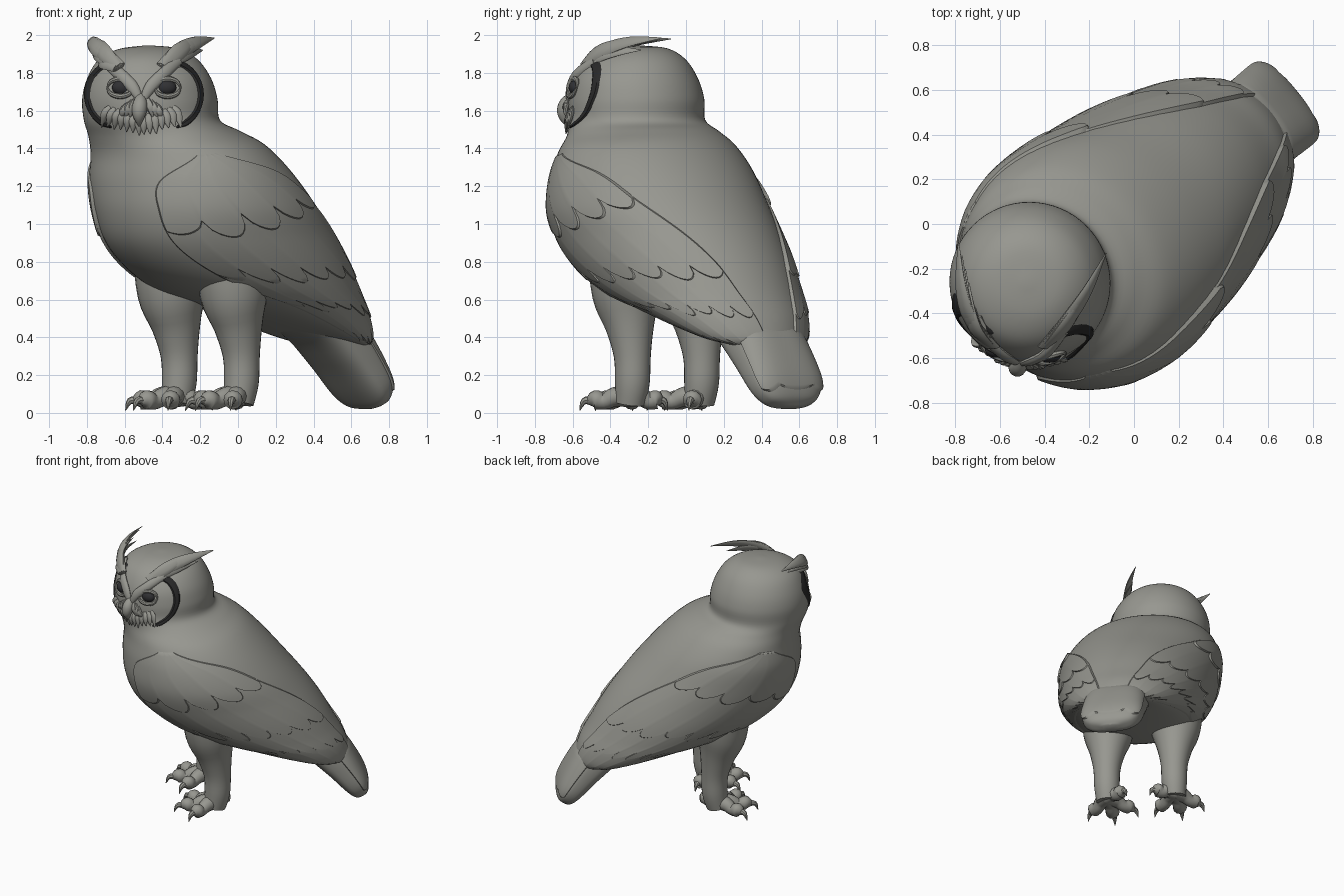
import bpy, math, random
from mathutils import Vector
from mathutils.bvhtree import BVHTree

if "Cube" in bpy.data.objects:
    bpy.data.objects.remove(bpy.data.objects["Cube"])

random.seed(4)
ANG = math.radians(39)          # heading of the body axis in plan
U = Vector((math.cos(ANG), math.sin(ANG), 0))
V = Vector((-math.sin(ANG), math.cos(ANG), 0))


def mat(name, col):
    m = bpy.data.materials.new(name)
    m.diffuse_color = (*col, 1)
    m.use_nodes = True
    m.node_tree.nodes["Principled BSDF"].inputs["Base Color"].default_value = m.diffuse_color
    return m


GREY = mat("feather grey", (0.31, 0.31, 0.28))
DARK = mat("dark rim", (0.022, 0.022, 0.022))
EYE = mat("eye black", (0.03, 0.03, 0.033))


def P(s, w, z):
    """Body coordinates (along, across, up) to world."""
    return U * s + V * w + Vector((0, 0, z))


def make(name, verts, faces, m=GREY, sharp=40):
    me = bpy.data.meshes.new(name)
    me.from_pydata([tuple(v) for v in verts], [], faces)
    me.materials.append(m)
    ob = bpy.data.objects.new(name, me)
    bpy.context.collection.objects.link(ob)
    bpy.ops.object.select_all(action='DESELECT')
    ob.select_set(True)
    bpy.context.view_layer.objects.active = ob
    bpy.ops.object.mode_set(mode='EDIT')
    bpy.ops.mesh.select_all(action='SELECT')
    bpy.ops.mesh.normals_make_consistent(inside=False)
    bpy.ops.object.mode_set(mode='OBJECT')
    bpy.ops.object.shade_smooth_by_angle(angle=math.radians(sharp))
    return ob


def interp(rows, t):
    """Catmull-Rom through rows of numbers."""
    t = max(0, min(len(rows) - 1, t))
    i = min(int(t), len(rows) - 2)
    f = t - i
    a, b, c, d = (rows[max(0, min(len(rows) - 1, i + k))] for k in (-1, 0, 1, 2))
    return [0.5 * (2 * q + (r - p) * f + (2 * p - 5 * q + 4 * r - e) * f * f
                   + (3 * q - p - 3 * r + e) * f ** 3) for p, q, r, e in zip(a, b, c, d)]


def surf(rows, t, th, k=1.0, p=1.0):
    """Point on a loft whose rings run from a front point to a back point."""
    sf, zf, sb, zb, b, w = interp(rows, t)
    c, s = math.cos(th), math.sin(th)
    c, s = math.copysign(abs(c) ** p, c) * k, math.copysign(abs(s) ** p, s) * k
    return P((sf + sb) / 2 + c * (sf - sb) / 2, w + s * b, (zf + zb) / 2 + c * (zf - zb) / 2)


def skin(rings, n):
    faces = [(i * n + j, i * n + (j + 1) % n, (i + 1) * n + (j + 1) % n, (i + 1) * n + j)
             for i in range(rings - 1) for j in range(n)]
    return faces + [tuple(range(n)), tuple(range((rings - 1) * n, rings * n))]


def loft(name, rows, sub=5, n=64, p=1.0):
    rings = (len(rows) - 1) * sub + 1
    verts = [surf(rows, i / sub, 2 * math.pi * j / n, 1, p) for i in range(rings) for j in range(n)]
    return make(name, verts, skin(rings, n))


def tube(name, pts, radii, m=GREY, flat=1.0, sub=4, n=12, up=(0, 0, 1)):
    """Smooth tapering tube through points."""
    rows = [(*q, r) for q, r in zip(pts, radii)]
    rings = (len(rows) - 1) * sub + 1
    verts = []
    for i in range(rings):
        t = i / sub
        *c, r = interp(rows, t)
        T = (Vector(interp(rows, t + .05)[:3]) - Vector(interp(rows, t - .05)[:3])).normalized()
        side = T.cross(Vector(up)).normalized()
        nor = side.cross(T)
        for j in range(n):
            a = 2 * math.pi * j / n
            verts.append(Vector(c) + max(r, .001) * (math.cos(a) * side + flat * math.sin(a) * nor))
    return make(name, verts, skin(rings, n), m)


def plate(name, f, nu, nv, m=GREY):
    """Open grid; f(u, v, edge) gives points, edge is True on the border."""
    verts = [f(i / nu, j / nv, i in (0, nu) or j in (0, nv))
             for i in range(nu + 1) for j in range(nv + 1)]
    k = nv + 1
    faces = [(i * k + j, i * k + j + 1, (i + 1) * k + j + 1, (i + 1) * k + j)
             for i in range(nu) for j in range(nv)]
    return make(name, verts, faces, m, 35)


# Head and body: front s, z, back s, z, half width, sideways shift
BODY = [(-.55, 1.945, -.51, 1.945, .02, .10), (-.69, 1.925, -.37, 1.93, .16, .10),
        (-.80, 1.87, -.27, 1.87, .26, .095), (-.86, 1.77, -.205, 1.77, .33, .09),
        (-.885, 1.66, -.17, 1.66, .36, .09), (-.875, 1.55, -.16, 1.55, .365, .085),
        (-.84, 1.46, -.06, 1.50, .41, .07), (-.82, 1.36, .06, 1.43, .49, .04),
        (-.83, 1.22, .2, 1.3, .55, .02), (-.82, 1.06, .36, 1.12, .57, 0),
        (-.76, .9, .5, .95, .555, 0), (-.62, .76, .61, .79, .53, 0),
        (-.43, .65, .70, .63, .49, 0), (-.2, .58, .77, .5, .44, 0),
        (.1, .5, .80, .38, .36, 0), (.4, .42, .76, .34, .26, 0), (.55, .40, .70, .36, .08, 0)]
body = loft("body_and_head", BODY)
tree = BVHTree.FromPolygons([v.co for v in body.data.vertices],
                            [tuple(f.vertices) for f in body.data.polygons])

# Tail with an overlapping upper feather
TAIL = [(.1, .52, .6, .7, .2, 0), (.4, .41, .78, .45, .22, 0), (.6, .25, .87, .3, .225, 0),
        (.76, .09, .925, .18, .215, 0), (.83, .03, .94, .09, .16, 0), (.87, .02, .92, .04, .06, 0)]
loft("tail", TAIL, p=.7, n=48)


def tail_cover(u, v, edge):
    t = 1 + u * (2.6 - .25 * (1 - abs(math.sin(3 * math.pi * v))))
    return surf(TAIL, t, math.radians(105 + 150 * v), .97 if edge else 1.02 + .05 * u, .7)


plate("tail_cover_feathers", tail_cover, 20, 48)

# Wings: stacked feather layers following the body, edge angles per ring from ring 7
LOW = [(62,), (31,), (27,), (30,), (38,), (50,), (64,), (78,), (95,)]
HIGH = [(72,), (112,), (132,), (146,), (155,), (160,), (164,), (166,), (166,)]
LAYERS = [(7.05, 10.1, 5, .5), (8.6, 11.6, 7, .45), (10.2, 13.1, 8, .5), (11.6, 14.8, 7, .6)]
for side, label in ((1, "left"), (-1, "right")):
    for n, (t0, t1, lobes, depth) in enumerate(LAYERS):
        lens = [random.uniform(-.2, .2) for _ in range(lobes + 1)]

        def wing(u, v, edge):
            q = v * lobes
            lobe = abs(math.sin(math.pi * q)) ** .6
            end = t1 + lens[int(q)] * lobe - depth * (1 - lobe) - .9 * v * (n == 0)
            t = t0 + (end - t0) * u
            a, b = interp(LOW, t - 7)[0], interp(HIGH, t - 7)[0]
            k = .985 if edge else 1.012 + .026 * u
            return surf(BODY, t, side * math.radians(a + (b - a) * v), k)
        plate(f"{label}_wing_layer_{n + 1}", wing, 22, lobes * 10)

# Legs, toes and claws
for label, ls, lw, turn in (("left", -.19, .26, -1), ("right", -.165, -.232, 1)):
    tube(f"{label}_leg",
         [P(ls + d, lw, z) for d, z in ((-.06, .85), (-.05, .62), (-.02, .45), (0, .3), (0, .16), (-.02, .05))],
         (.2, .18, .128, .098, .092, .08), n=28, up=U)
    for k, (deg, ln) in enumerate(((-42, .23), (0, .25), (42, .24), (125, .17))):
        a = math.radians(deg) * turn
        d = -U * math.cos(a) + V * math.sin(a)
        o = P(ls - .02, lw, 0)

        def at(f, z):
            return o + d * (ln * f) + Vector((0, 0, z))
        tube(f"{label}_toe_{k + 1}", [at(0, .09), at(.35, .085), at(.6, .06), at(.82, .07), at(1, .055)],
             (.06, .052, .043, .05, .012))
        tube(f"{label}_claw_{k + 1}", [at(.88, .065), at(1.07, .062), at(1.17, .012)],
             (.024, .018, .002), n=8)


def on_face(x, z, off):
    hit = tree.ray_cast(Vector((x, -2, z)), Vector((0, 1, 0)))[0]
    if hit is None:
        hit = tree.find_nearest(Vector((x, -.4, z)))[0]
    out = Vector((hit.x + .47, hit.y + .26, 0)).normalized()
    return hit + out * off


# Face: dark rims, eyes, lids, brows, tufts, cheek feathers
for sx, label, cx in ((1, "right", -.365), (-1, "left", -.63)):
    def rim(u, v, edge):
        a = math.radians(92 - 170 * u)
        r = .168 + (v - .5) * .036 * min(1, .3 + 6 * u, .3 + 6 * (1 - u))
        return on_face(cx + sx * r * math.cos(a), 1.685 + r * 1.05 * math.sin(a), -.004 if edge else .009)
    plate(f"{label}_face_rim", rim, 40, 4, DARK)

    ex = cx - sx * .01
    c = on_face(ex, 1.722, -.012)
    bpy.ops.mesh.primitive_uv_sphere_add(segments=24, ring_count=14, location=c)
    eye = bpy.context.object
    eye.name = f"{label}_eye"
    eye.scale = (.052, .035, .04)
    eye.data.materials.append(EYE)
    bpy.ops.object.shade_smooth_by_angle()
    for nm, h in (("upper", 1), ("lower", -1)):
        tube(f"{label}_{nm}_lid",
             [on_face(ex + .068 * math.cos(q), 1.722 + h * .046 * math.sin(q), .008)
              for q in (0, .8, 1.57, 2.35, 3.14)], (.004, .012, .015, .012, .004), n=8, up=(0, 1, 0))
    tube(f"{label}_brow",
         [on_face(-.51 + sx * x, z, .006) for x, z in ((.01, 1.66), (.05, 1.73), (.12, 1.80), (.19, 1.865))],
         (.018, .032, .032, .03), flat=.6, up=(0, 1, 0))
    path = ([(-.41, -.55, 1.83), (-.30, -.43, 1.92), (-.21, -.30, 1.965), (-.125, -.13, 1.985)] if sx > 0 else
            [(-.62, -.55, 1.83), (-.73, -.43, 1.92), (-.775, -.28, 1.965), (-.785, -.08, 1.98)])
    for k in range(5):
        f = 1 - .13 * k
        pts = []
        for i, q in enumerate(path):
            g = Vector(path[0]).lerp(Vector(q), f)
            pts.append(g + Vector((sx * .006 * k, 0, (.016 if k % 2 else -.012) * k * i / 3)))
        tube(f"{label}_tuft_feather_{k + 1}", pts, (.03, .045, .034, .003), flat=.4, n=10,
             up=(sx * .7, -.3, .6))
    # fine feathers beside the beak and under the chin
    for k in range(7):
        x = -.51 + sx * (.012 + .026 * k)
        z = 1.515 + .0075 * k
        dx = sx * .006 * k
        tube(f"{label}_chin_feather_{k + 1}",
             [on_face(x, z + .06, -.005), on_face(x + dx / 2, z + .02, .012),
              on_face(x + dx, z - .035 - random.uniform(0, .02), .012)],
             (.014, .024, .002), flat=.5, n=8, up=(0, 1, 0))
    for k in range(3):
        x = -.51 + sx * (.045 + .022 * k)
        tube(f"{label}_beak_feather_{k + 1}",
             [on_face(x - sx * .02, 1.67 - .015 * k, 0), on_face(x, 1.62 - .01 * k, .018),
              on_face(x + sx * .015, 1.56, .01)], (.01, .022, .003), flat=.6, n=8, up=(0, 1, 0))

# Hooked beak
tube("beak", [on_face(-.515, 1.68, -.01), on_face(-.517, 1.63, .018),
              on_face(-.52, 1.575, .03), on_face(-.52, 1.515, .018)],
     (.022, .04, .034, .003), n=14, up=(0, 1, 0))
